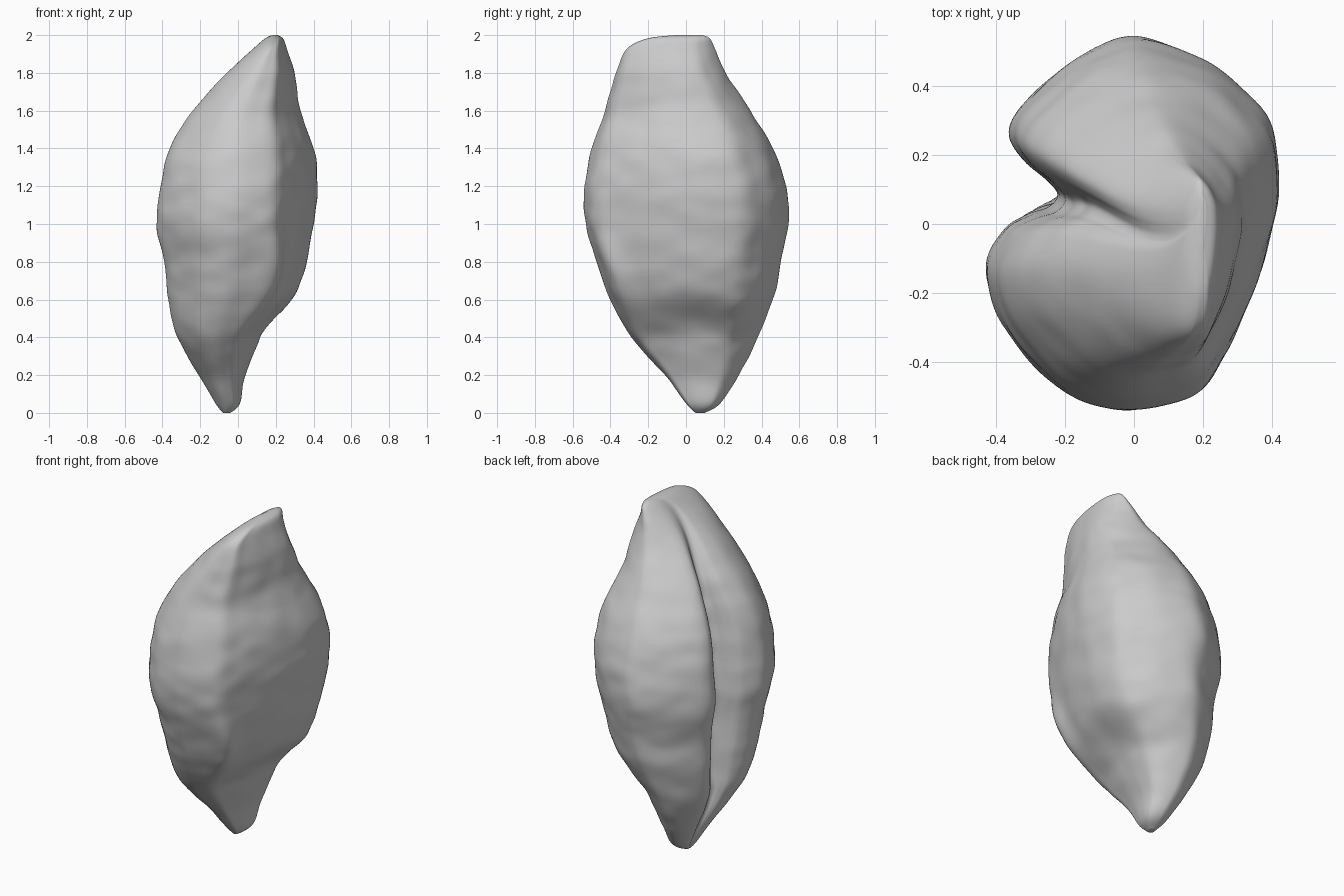
import bpy
import bmesh
import math
from mathutils import Vector, noise

old_cube = bpy.data.objects.get("Cube")
if old_cube:
    bpy.data.objects.remove(old_cube, do_unlink=True)

RINGS = 130
SIDES = 160

# Height, x range and y range of the kernel along its length
LEVELS = [
    (0, -.08, -.04, .05, .10), (.05, -.12, .01, .0, .18), (.2, -.21, .04, -.11, .28),
    (.4, -.32, .13, -.29, .38), (.6, -.37, .29, -.40, .46), (.8, -.39, .36, -.47, .50),
    (1, -.43, .40, -.53, .54), (1.2, -.41, .42, -.54, .53), (1.4, -.36, .4, -.5, .46),
    (1.6, -.24, .33, -.43, .34), (1.8, -.06, .3, -.37, .21), (1.92, .07, .26, -.32, .16),
    (1.98, .14, .24, -.21, .13), (2, .18, .21, -.06, .09),
]

# Kidney-shaped cross-section: front lobe, flat side, back lobe, groove
SECTION = [
    (-.71, .04), (-.88, -.04), (-1, -.24), (-.93, -.48), (-.71, -.73), (-.43, -.92),
    (-.1, -1), (.2, -.97), (.47, -.89), (.63, -.69), (.81, -.4), (.93, -.1), (1, .2),
    (.96, .52), (.75, .73), (.46, .89), (.07, 1), (-.22, .95), (-.48, .83), (-.71, .68),
    (-.82, .56), (-.83, .45), (-.73, .33), (-.58, .23), (-.5, .15), (-.56, .08),
]


def spline(p, q, r, s, t):
    """Catmull-Rom blend between q and r."""
    return [b + t / 2 * (c - a + t * (2 * a - 5 * b + 4 * c - d + t * (3 * (b - c) + d - a)))
            for a, b, c, d in zip(p, q, r, s)]


def section_point(u):
    """Point on the closed cross-section, u running from zero to one."""
    count = len(SECTION)
    f = u * count
    i = int(f)
    return spline(*[SECTION[(i + k) % count] for k in (-1, 0, 1, 2)], f - i)


def level_at(u):
    """Interpolated height and extents, u running from bottom to top."""
    last = len(LEVELS) - 1
    i = min(int(u * last), last - 1)
    return spline(*[LEVELS[min(max(i + k, 0), last)] for k in (-1, 0, 1, 2)], u * last - i)


def bump(value, centre, width):
    """Bell curve that is one at the centre."""
    return math.exp(-((value - centre) / width) ** 2)


def shaped(sx, sy, z):
    """Vary the cross-section with height."""
    if sx < 0:
        # The groove is shallower towards the tips and drifts back near the top
        depth = min(1, .35 + .9 * math.sin(math.pi * z / 2))
        rounded = -math.sqrt(max(0, 1 - sy * sy))
        drift = .11 * bump(z, 1.7, .25) * bump(sy, .15, .4) * min(1, -sx * 2)
        return rounded + (sx - rounded) * depth, sy + drift
    # The front ridge stays straight above the lower tip
    return sx + .13 * bump(z, .72, .2) * bump(sx, .5, .25) * bump(sy, -.9, .3), sy


def wrinkle(point):
    """Small irregular bumps over the husk."""
    fine = noise.noise(Vector((point.x * 7, point.y * 7, point.z * 10)))
    broad = noise.noise(point * 3)
    return fine * .007 + broad * .004


def scoop(point):
    """Arched hollow under the flat side, above the lower tip."""
    across = point.y - .04
    return .035 * bump(across, 0, .18) * bump(point.z, .5 - across ** 2, .11)


# Husk colour
husk = bpy.data.materials.new("husk grey")
husk.use_nodes = True
husk.diffuse_color = (.6, .6, .6, 1)
husk.node_tree.nodes["Principled BSDF"].inputs["Base Color"].default_value = husk.diffuse_color

# Kernel body lofted through the cross-sections
bm = bmesh.new()
outline = [section_point(k / SIDES) for k in range(SIDES)]
rings = []
for r in range(RINGS + 1):
    z, left, right, front, back = level_at(r / RINGS)
    middle = Vector(((left + right) / 2, (front + back) / 2, z))
    ring = []
    for sx, sy in outline:
        across, along = shaped(sx, sy, z)
        offset = Vector((across * (right - left) / 2, along * (back - front) / 2, 0))
        fade = min(1, offset.length * 4)
        point = middle + offset
        point += offset.normalized() * wrinkle(point) * fade
        if sx > 0:
            point.x -= scoop(point) * min(1, sx * 2)
        ring.append(bm.verts.new(point))
    rings.append(ring)

for lower, upper in zip(rings, rings[1:]):
    for k in range(SIDES):
        n = (k + 1) % SIDES
        bm.faces.new((lower[k], lower[n], upper[n], upper[k]))

# Rounded end caps
bm.faces.new(list(reversed(rings[0])))
bm.faces.new(rings[-1])
bmesh.ops.recalc_face_normals(bm, faces=bm.faces)

mesh = bpy.data.meshes.new("seed_kernel")
bm.to_mesh(mesh)
bm.free()
mesh.materials.append(husk)
kernel = bpy.data.objects.new("seed_kernel", mesh)
bpy.context.collection.objects.link(kernel)

bpy.ops.object.select_all(action="DESELECT")
kernel.select_set(True)
bpy.context.view_layer.objects.active = kernel
bpy.ops.object.shade_smooth_by_angle(angle=math.radians(60))
